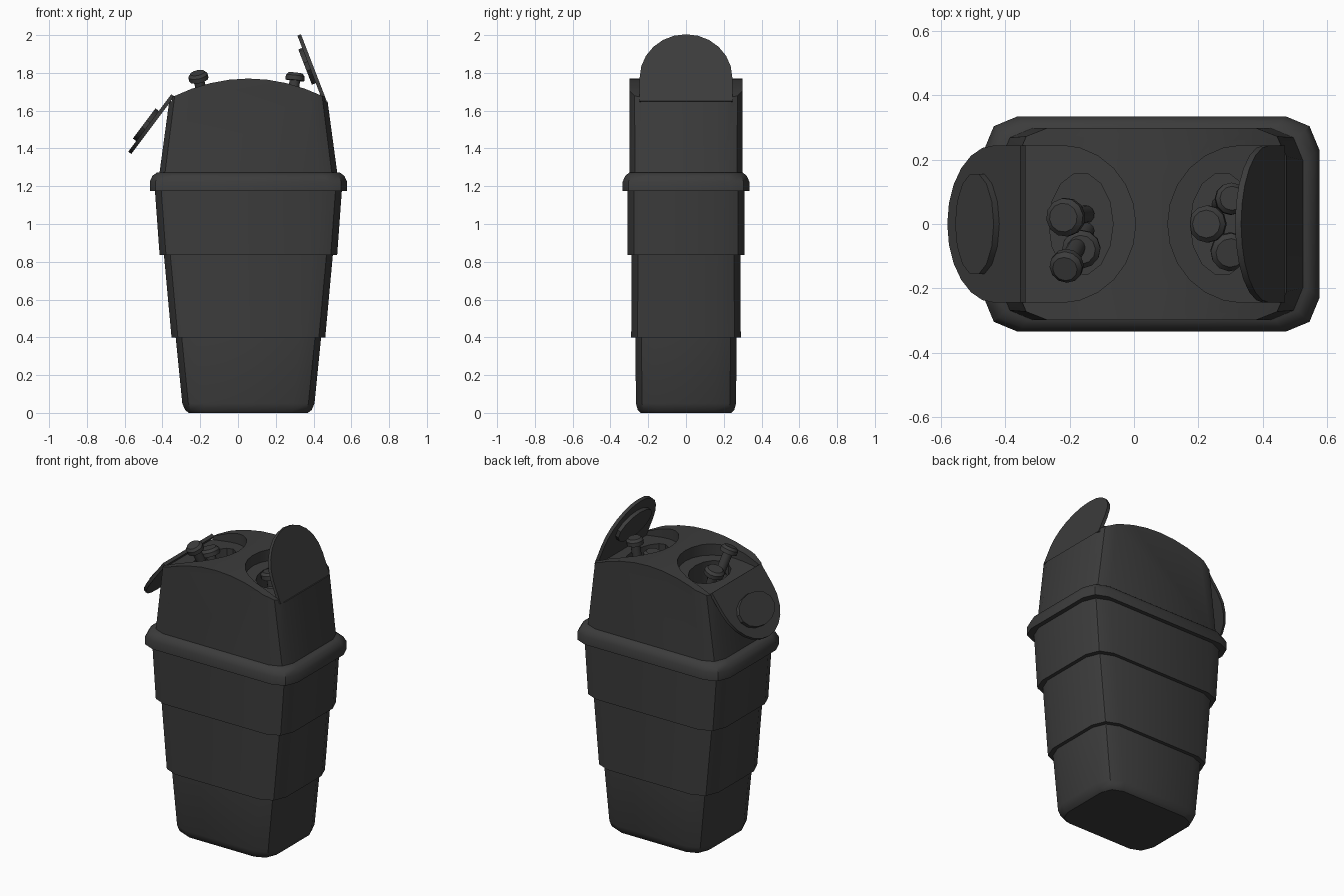
import bpy, bmesh
from math import sin, cos, pi, radians
from mathutils import Vector, Matrix

if "Cube" in bpy.data.objects:
    bpy.data.objects.remove(bpy.data.objects["Cube"])

CX = 0.055  # centre of the bin body
mat = bpy.data.materials.new("dark_plastic")
mat.diffuse_color = (0.045, 0.045, 0.045, 1)
mat.use_nodes = True
mat.node_tree.nodes["Principled BSDF"].inputs["Base Color"].default_value = mat.diffuse_color


def finish(name, bm, smooth=True):
    bmesh.ops.recalc_face_normals(bm, faces=bm.faces)
    me = bpy.data.meshes.new(name)
    bm.to_mesh(me)
    bm.free()
    ob = bpy.data.objects.new(name, me)
    bpy.context.collection.objects.link(ob)
    me.materials.append(mat)
    if smooth:
        shade(ob)
    return ob


def select(ob):
    bpy.ops.object.select_all(action='DESELECT')
    ob.select_set(True)
    bpy.context.view_layer.objects.active = ob


def shade(ob):
    select(ob)
    bpy.ops.object.shade_smooth_by_angle(angle=radians(35))


def rounded_rect(hx, hy, r, seg=2):
    pts = []
    for q, (sx, sy) in enumerate([(1, 1), (-1, 1), (-1, -1), (1, -1)]):
        for i in range(seg + 1):
            a = (q + i / seg) * pi / 2
            pts.append((CX + sx * (hx - r) + r * cos(a), sy * (hy - r) + r * sin(a)))
    return pts


def loft(name, sections, smooth=True):
    """Skin through rounded rectangles given as (z, half x, half y, radius)."""
    bm = bmesh.new()
    rings = [[bm.verts.new((x, y, z)) for x, y in rounded_rect(hx, hy, r)]
             for z, hx, hy, r in sections]
    for a, b in zip(rings, rings[1:]):
        for i in range(len(a)):
            j = (i + 1) % len(a)
            bm.faces.new((a[i], a[j], b[j], b[i]))
    bm.faces.new(rings[0][::-1])
    bm.faces.new(rings[-1])
    return finish(name, bm, smooth)


def prism(name, pts, low, high, matrix=Matrix(), smooth=True):
    """Extrude an outline from low(x) to high."""
    bm = bmesh.new()
    a = [bm.verts.new((x, y, low(x))) for x, y in pts]
    b = [bm.verts.new((x, y, high)) for x, y in pts]
    for i in range(len(a)):
        j = (i + 1) % len(a)
        bm.faces.new((a[i], a[j], b[j], b[i]))
    bm.faces.new(a[::-1])
    bm.faces.new(b)
    bm.transform(matrix)
    return finish(name, bm, smooth)


def boolean(ob, cutter, op='DIFFERENCE'):
    mod = ob.modifiers.new("cut", 'BOOLEAN')
    mod.operation, mod.object, mod.solver = op, cutter, 'EXACT'
    select(ob)
    bpy.ops.object.modifier_apply(modifier=mod.name)
    bpy.data.objects.remove(cutter)


def ellipse(cx, rx, ry, n=14):
    return [(cx + rx * cos(2 * pi * i / n), ry * sin(2 * pi * i / n)) for i in range(n)]


def d_shape(x0, xc, rx, ry, n=12):
    arc = [(xc + rx * cos(a), ry * sin(a)) for a in (-pi / 2 + pi * i / n for i in range(n + 1))]
    return [(x0, -ry)] + arc + [(x0, ry)]


# Three stepped tiers and the rolled rim
loft("bin_body", [
    (0.00, 0.315, 0.24, 0.09), (0.015, 0.335, 0.255, 0.10), (0.05, 0.35, 0.265, 0.11),
    (0.40, 0.385, 0.268, 0.11), (0.40, 0.407, 0.29, 0.115),
    (0.835, 0.447, 0.288, 0.115), (0.835, 0.47, 0.31, 0.115),
    (1.18, 0.495, 0.31, 0.115)])
loft("rim", [
    (1.175, 0.49, 0.30, 0.11), (1.175, 0.522, 0.335, 0.105), (1.225, 0.522, 0.335, 0.105),
    (1.255, 0.508, 0.322, 0.105), (1.272, 0.485, 0.30, 0.10)])

# Upper housing, trimmed to an arched top
housing = loft("housing", [(1.26, 0.472, 0.298, 0.10), (1.85, 0.392, 0.298, 0.08)], False)
arch = [(CX + d, 1.77 - 0.6 * d * d) for d in (-0.6 + 0.1 * i for i in range(13))]
arch = [(CX - 0.6, 1.0)] + arch + [(CX + 0.6, 1.0)]
to_xz = Matrix(((1, 0, 0, 0), (0, 0, 1, 0), (0, 1, 0, 0), (0, 0, 0, 1)))
boolean(housing, prism("arch_cutter", arch, lambda x: -0.5, 0.5, to_xz, False), 'INTERSECT')

# Lid seats and oval openings, mirrored about the body centre
for s in (1, -1):
    m = Matrix.Translation((0 if s == 1 else 2 * CX, 0, 0)) @ Matrix.Diagonal((s, 1, 1, 1))
    boolean(housing, prism("seat_cutter", d_shape(-0.5, -0.23, 0.235, 0.245),
                           lambda x: 1.65 + 0.14 * (x + 0.35), 2.0, m, False))
    boolean(housing, prism("hole_cutter", ellipse(-0.165, 0.1, 0.16),
                           lambda x: 1.48, 2.0, m, False))
shade(housing)


# Open lids, each with an oval plug on the inner side
def lid(name, hinge, u, n):
    u, n = Vector(u).normalized(), Vector(n).normalized()
    m = Matrix((u, n.cross(u), n)).transposed().to_4x4()
    m.translation = hinge
    prism(name, d_shape(0, 0.135, 0.245, 0.245), lambda x: 0, 0.02, m)
    prism(name + "_plug", ellipse(0.21, 0.1, 0.16), lambda x: 0.018, 0.042, m)


lid("left_lid", (-0.337, 0, 1.675), (-0.6, 0, -0.8), (-0.8, 0, 0.6))
lid("right_lid", (0.47, 0, 1.65), (-0.36, 0, 0.933), (-0.933, 0, -0.36))


# Capped pegs standing in the openings
def peg(name, base, top, r):
    base, top = Vector(base), Vector(top)
    d = top - base
    rot = d.to_track_quat('Z', 'Y').to_matrix().to_4x4()
    bm = bmesh.new()
    for radius1, radius2, length, lo in ((0.028, 0.028, d.length - 0.03, 0),
                                         (r, r, 0.025, d.length - 0.04),
                                         (r, r * 0.75, 0.015, d.length - 0.015)):
        bmesh.ops.create_cone(bm, cap_ends=True, segments=12, radius1=radius1, radius2=radius2,
                              depth=length,
                              matrix=Matrix.Translation(base) @ rot @ Matrix.Translation((0, 0, lo + length / 2)))
    finish(name, bm)


peg("left_peg_a", (-0.15, 0.03, 1.48), (-0.22, 0.02, 1.72), 0.06)
peg("left_peg_b", (-0.15, -0.02, 1.50), (-0.215, -0.14, 1.80), 0.052)
peg("left_peg_c", (-0.16, -0.07, 1.48), (-0.165, -0.08, 1.64), 0.06)
peg("right_peg_a", (0.26, 0.0, 1.48), (0.225, 0.0, 1.70), 0.058)
peg("right_peg_b", (0.27, 0.06, 1.48), (0.305, 0.08, 1.80), 0.05)
peg("right_peg_c", (0.29, -0.07, 1.48), (0.30, -0.09, 1.63), 0.06)
